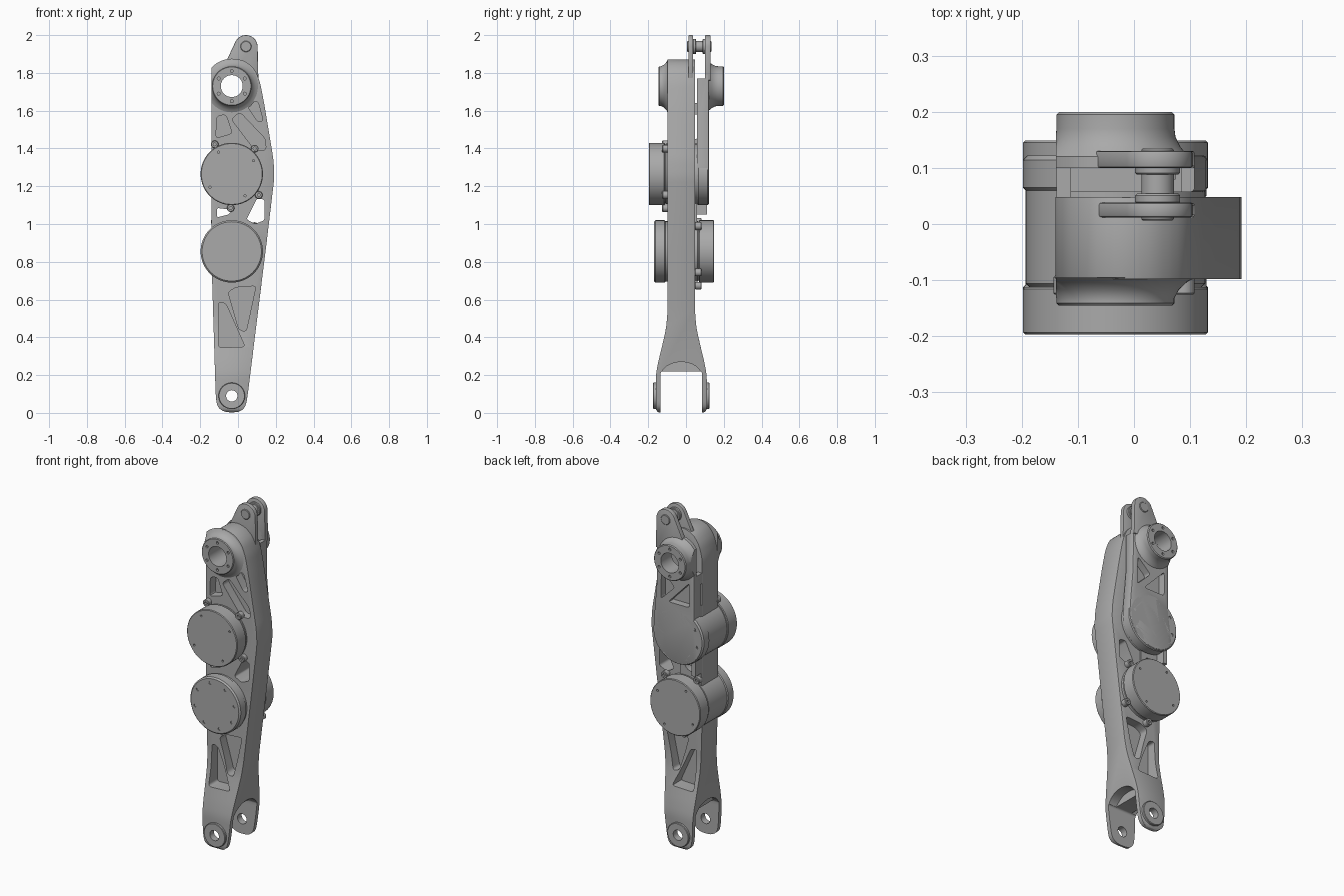
import bpy, bmesh, math
from mathutils import Vector

if "Cube" in bpy.data.objects:
    bpy.data.objects.remove(bpy.data.objects["Cube"])

metal = bpy.data.materials.new("machined_grey")
metal.use_nodes = True
GREY = (0.4, 0.4, 0.4, 1)
metal.diffuse_color = GREY
metal.node_tree.nodes["Principled BSDF"].inputs["Base Color"].default_value = GREY

AX = -0.033                       # shared x of every joint axis
HEAD, UPPER, LOWER, FOOT, PIN = 1.73, 1.265, 0.855, 0.09, 1.94


def finish(name, bm):
    bmesh.ops.recalc_face_normals(bm, faces=bm.faces)
    me = bpy.data.meshes.new(name)
    bm.to_mesh(me)
    bm.free()
    me.materials.append(metal)
    ob = bpy.data.objects.new(name, me)
    bpy.context.collection.objects.link(ob)
    return ob


def rounded(pts, r, steps=4):
    """Replace each corner of a polygon with a small curve."""
    out, n = [], len(pts)
    for i in range(n):
        p, a, b = (Vector(pts[j % n]) for j in (i, i - 1, i + 1))
        da, db = a - p, b - p
        s = p + da.normalized() * min(r, da.length * 0.45)
        e = p + db.normalized() * min(r, db.length * 0.45)
        for k in range(steps + 1):
            t = k / steps
            out.append(s * (1 - t) ** 2 + p * 2 * t * (1 - t) + e * t * t)
    return out


def prism(name, pts, lo, hi, axis="y", r=0.0):
    """Extrude a profile, (x, z) along y or (y, z) along x."""
    if r:
        pts = rounded(pts, r)
    bm = bmesh.new()
    place = (lambda p, d: (p[0], d, p[1])) if axis == "y" else (lambda p, d: (d, p[0], p[1]))
    rings = [[bm.verts.new(place(p, d)) for p in pts] for d in (lo, hi)]
    for ring in rings:
        bm.faces.new(ring)
    for i in range(len(pts)):
        j = (i + 1) % len(pts)
        bm.faces.new((rings[0][i], rings[0][j], rings[1][j], rings[1][i]))
    return finish(name, bm)


def box(name, x0, x1, y0, y1, z0, z1):
    return prism(name, [(x0, z0), (x1, z0), (x1, z1), (x0, z1)], y0, y1)


def add_lathe(bm, x, z, profile, n):
    rings = [[bm.verts.new((x + r * math.cos(math.tau * i / n), y, z + r * math.sin(math.tau * i / n)))
              for i in range(n)] for r, y in profile]
    for a, b in zip(rings, rings[1:]):
        for i in range(n):
            bm.faces.new((a[i], a[(i + 1) % n], b[(i + 1) % n], b[i]))
    bm.faces.new(rings[0])
    bm.faces.new(rings[-1])


def lathe(name, x, z, profile, n=64):
    """Turn (radius, y) pairs about an axis along y."""
    bm = bmesh.new()
    add_lathe(bm, x, z, profile, n)
    return finish(name, bm)


def disc(name, x, z, r, y0, y1, c=0.006):
    return lathe(name, x, z, [(r - c, y0), (r, y0 + c), (r, y1 - c), (r - c, y1)])


def holes(x, z, y, patterns, depth=0.01):
    """Cutter of small drilled holes: (count, ring radius, hole radius, phase)."""
    bm = bmesh.new()
    for count, ring, r, phase in patterns:
        for i in range(count):
            a = math.tau * (i + phase) / count
            add_lathe(bm, x + ring * math.cos(a), z + ring * math.sin(a),
                      [(r, y - depth), (r, y + depth)], 12)
    return finish("hole_cutter", bm)


def apply_mod(ob, mod):
    bpy.context.view_layer.objects.active = ob
    bpy.ops.object.modifier_apply(modifier=mod.name)


def combine(ob, *others, op="DIFFERENCE"):
    for other in others:
        m = ob.modifiers.new("cut", "BOOLEAN")
        m.operation, m.object, m.solver = op, other, "EXACT"
        apply_mod(ob, m)
        bpy.data.objects.remove(other)


def bevel(ob, width=0.007):
    m = ob.modifiers.new("bevel", "BEVEL")
    m.width, m.segments, m.limit_method, m.angle_limit = width, 2, "ANGLE", math.radians(40)
    apply_mod(ob, m)


def bore(z, r, x=AX):
    return lathe("bore_cutter", x, z, [(r, -0.4), (r, 0.4)], 40)


# Main arm: front outline crossed with the side profile that flares into a fork
outline = [(-0.118, 0.09), (-0.11, 0.03), (-0.07, 0.003), (0.005, 0.003), (0.04, 0.03), (0.052, 0.1),
           (0.15, 0.89), (0.193, 1.25), (0.188, 1.34), (0.14, 1.63), (0.117, 1.75), (0.09, 1.82),
           (0.04, 1.863), (-0.02, 1.876), (-0.08, 1.855), (-0.12, 1.8), (-0.14, 1.72), (-0.14, 0.8)]
half = [(0.135, 0.0), (0.135, 0.2), (0.122, 0.27), (0.1, 0.36), (0.08, 0.45), (0.073, 0.53), (0.073, 1.9)]
MID = -0.025                      # centre plane of the fork
side = [(MID + w, z) for w, z in half] + [(MID - w, z) for w, z in reversed(half)]
arm = prism("main_arm", rounded(outline, 0.03), -0.3, 0.3)
combine(arm, prism("side_cutter", side, -0.4, 0.4, "x", 0.03), op="INTERSECT")
bevel(arm)
slot = [(MID - 0.11, -0.1), (MID + 0.11, -0.1), (MID + 0.11, 0.22), (MID - 0.11, 0.22)]
arch = [(MID + 0.11 * math.cos(a), 0.19 + 0.08 * math.sin(a)) for a in
        (math.pi * i / 12 for i in range(13))]
combine(arm, prism("slot_cutter", slot, -0.4, 0.4, "x", 0.015),
        prism("arch_cutter", arch, 0.015, 0.4, "x"), prism("arch_cutter", arch, -0.4, -0.09, "x"))

# Lightening pockets of the arm, and the two openings between the drives
low_pockets = [[(-0.103, 0.587), (-0.065, 0.58), (0.037, 0.35), (-0.103, 0.345)],
               [(-0.052, 0.64), (-0.01, 0.665), (0.095, 0.672), (0.043, 0.43), (0.005, 0.44)]]
top_pockets = [[(-0.112, 1.57), (-0.065, 1.58), (-0.03, 1.48), (-0.117, 1.455)],
               [(-0.035, 1.555), (0.01, 1.592), (0.145, 1.45), (0.148, 1.39), (0.09, 1.39)],
               [(0.035, 1.648), (0.105, 1.65), (0.134, 1.545), (0.105, 1.54)]]
for pocket in low_pockets + top_pockets:
    combine(arm, prism("pocket_cutter", pocket, -0.3, -0.045, r=0.018))
for pocket in low_pockets:
    combine(arm, prism("pocket_cutter", pocket, -0.005, 0.3, r=0.018))
openings = [[(0.045, 1.025), (0.1, 1.135), (0.14, 1.13), (0.14, 1.02), (0.09, 1.0)],
            [(-0.112, 1.085), (-0.03, 1.075), (-0.05, 1.05), (-0.112, 1.035)]]
for opening in openings:
    combine(arm, prism("opening_cutter", opening, -0.3, 0.3, r=0.012))
combine(arm, bore(HEAD, 0.058), bore(FOOT, 0.03))

# Rear cover plate, hollow behind the head
arc = [(AX + 0.163 * math.cos(a), UPPER + 0.163 * math.sin(a)) for a in
       (math.pi * (1.2 + 0.8 * i / 20) for i in range(21))]
cover = prism("rear_cover", [(-0.138, 1.76), (-0.138, 1.38)] + arc +
              [(0.128, 1.32), (0.108, 1.55), (0.108, 1.79), (0.05, 1.83), (-0.07, 1.84)], 0.057, 0.122)
bevel(cover)
combine(cover, box("gap_cutter", -0.3, 0.085, 0.0, 0.1, 1.62, 1.9),
        box("gap_cutter", 0.07, 0.3, 0.0, 0.1, 1.77, 1.9))
for pocket in ([(0.075, 1.63), (0.08, 1.46), (-0.012, 1.55)],
               [(-0.108, 1.6), (-0.108, 1.455), (0.03, 1.455)]):
    combine(cover, prism("pocket_cutter", pocket, 0.08, 0.3, r=0.018))
combine(cover, bore(HEAD, 0.058))

# Side wall joining arm and cover, with an oval window
wall = box("side_wall", -0.138, -0.112, -0.02, 0.11, 1.05, 1.64)
window = [(0.0, 1.45), (0.085, 1.45), (0.085, 1.58), (0.0, 1.58)]
combine(wall, prism("window_cutter", window, -0.3, 0.0, "x", 0.042))
spine = box("rear_rib", -0.138, 0.0, 0.0, 0.057, 0.95, 1.15)
combine(spine, prism("opening_cutter", openings[1], -0.3, 0.3, r=0.012))

# Flared bearing bosses at the head
for name, prof, face in (("front_head_boss", [(0.145, -0.095), (0.128, -0.103), (0.113, -0.117),
                          (0.105, -0.132), (0.105, -0.141), (0.101, -0.145)], -0.145),
                         ("rear_head_boss", [(0.13, 0.1), (0.13, 0.12), (0.116, 0.137), (0.107, 0.155),
                          (0.105, 0.17), (0.105, 0.195), (0.1, 0.2)], 0.2)):
    boss = lathe(name, AX, HEAD, prof)
    combine(boss, box("trim", -0.139, 0.3, -0.3, 0.3, 1, 2.5), op="INTERSECT")
    combine(boss, bore(HEAD, 0.058), holes(AX, HEAD, face, [(6, 0.08, 0.008, 0.5)]))

# Two drives: a plain motor cap on one face, a drilled output flange on the other
def drive(name, z, s, cap, flange, seam):
    def span(a, b):
        return min(a, b), max(a, b)
    disc(name + "_housing", AX, z, 0.16, *span(seam, flange - s * 0.005))
    motor = disc(name + "_motor_cap", AX, z, 0.165, *span(cap, seam), c=0.004)
    combine(motor, holes(AX, z, cap, [(4, 0.135, 0.006, 0.35)]))
    ring = disc(name + "_flange", AX, z, 0.165, *span(flange, flange - s * 0.065), c=0.008)
    combine(ring, holes(AX, z, flange, [(8, 0.132, 0.009, 0.3)]))
    out = disc(name + "_output", AX, z, 0.1, *span(flange - s * 0.01, flange + s * 0.014), c=0.004)
    combine(out, holes(AX, z, flange + s * 0.014, [(3, 0.075, 0.012, 0.2), (9, 0.078, 0.006, 0.5),
                                                 (8, 0.05, 0.006, 0.2), (4, 0.023, 0.006, 0)]))
    for deg in (-92, -38, 48, 120):
        a = math.radians(deg)
        lug = disc(name + "_screw_lug", AX + 0.181 * math.cos(a), z + 0.181 * math.sin(a),
                   0.02, *span(seam - s * 0.014, seam + s * 0.02), c=0.003)
        combine(lug, holes(lug.data.vertices[0].co.x - 0.017, z + 0.181 * math.sin(a),
                           seam - s * 0.014, [(1, 0, 0.008, 0)]))


drive("upper_drive", UPPER, 1, -0.197, 0.122, -0.112)
drive("lower_drive", LOWER, -1, 0.149, -0.17, 0.068)

# Top clevis: two lugs, inner bosses and a spool pin
tip = [(0.042 + 0.062 * math.cos(a), PIN - 0.002 + 0.062 * math.sin(a)) for a in
       (math.pi * 0.84 * i / 16 for i in range(17))]
for name, y0, y1 in (("front_clevis_lug", 0.012, 0.038), ("rear_clevis_lug", 0.1, 0.13)):
    lug = prism(name, [(0.108, 1.76)] + tip + [(-0.072, 1.84), (-0.1, 1.76)], y0, y1)
    bevel(lug, 0.004)
    combine(lug, bore(HEAD, 0.058))
disc("front_clevis_boss", 0.042, PIN, 0.04, 0.036, 0.054, 0.003)
disc("rear_clevis_boss", 0.042, PIN, 0.04, 0.088, 0.104, 0.003)
disc("clevis_pin", 0.042, PIN, 0.029, 0.006, 0.135, 0.003)

# Raised washers on the fork feet
for name, y0, y1 in (("front_foot_washer", -0.174, -0.155), ("rear_foot_washer", 0.105, 0.124)):
    washer = disc(name, AX, FOOT, 0.07, y0, y1, 0.003)
    combine(washer, bore(FOOT, 0.03))

# Smooth round surfaces, keep machined edges sharp
bpy.ops.object.select_all(action="DESELECT")
for ob in bpy.context.collection.objects:
    if ob.type == "MESH":
        ob.select_set(True)
        bpy.context.view_layer.objects.active = ob
bpy.ops.object.shade_smooth_by_angle(angle=math.radians(35))
